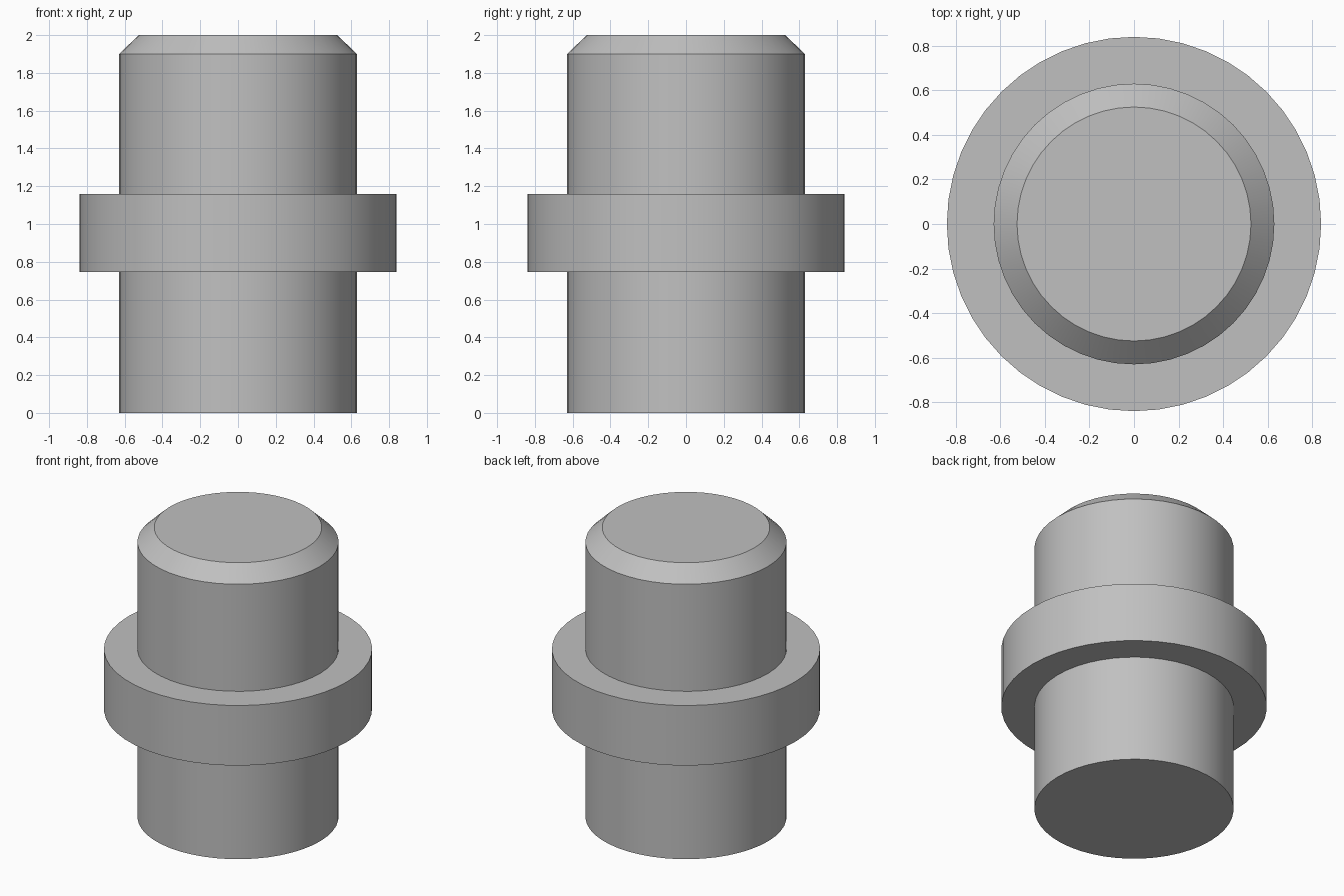
import bpy
import bmesh
import math

cube = bpy.data.objects.get("Cube")
if cube:
    bpy.data.objects.remove(cube, do_unlink=True)

SIDES = 48

# Plain grey metal
grey = bpy.data.materials.new("grey_metal")
grey.use_nodes = True
colour = (0.53, 0.53, 0.53, 1)
grey.diffuse_color = colour
grey.node_tree.nodes["Principled BSDF"].inputs["Base Color"].default_value = colour


def lathe(name, profile):
    """Solid of revolution from (radius, height) points, capped at both ends."""
    bm = bmesh.new()
    rings = []
    for radius, z in profile:
        rings.append([bm.verts.new((radius * math.cos(math.tau * i / SIDES),
                                    radius * math.sin(math.tau * i / SIDES), z))
                      for i in range(SIDES)])
    for low, high in zip(rings, rings[1:]):
        for i in range(SIDES):
            j = (i + 1) % SIDES
            bm.faces.new((low[i], low[j], high[j], high[i]))
    bm.faces.new(rings[0][::-1])
    bm.faces.new(rings[-1])
    mesh = bpy.data.meshes.new(name)
    bm.to_mesh(mesh)
    bm.free()
    mesh.materials.append(grey)
    obj = bpy.data.objects.new(name, mesh)
    bpy.context.collection.objects.link(obj)
    bpy.ops.object.select_all(action="DESELECT")
    obj.select_set(True)
    bpy.context.view_layer.objects.active = obj
    bpy.ops.object.shade_smooth_by_angle(angle=math.radians(30))
    return obj


# Shaft, collar and chamfered tip as one continuous turned profile
lathe("collared_pin", [
    (0.63, 0), (0.63, 0.745),
    (0.84, 0.745), (0.84, 1.16),
    (0.63, 1.16), (0.63, 1.9),
    (0.525, 2),
])
